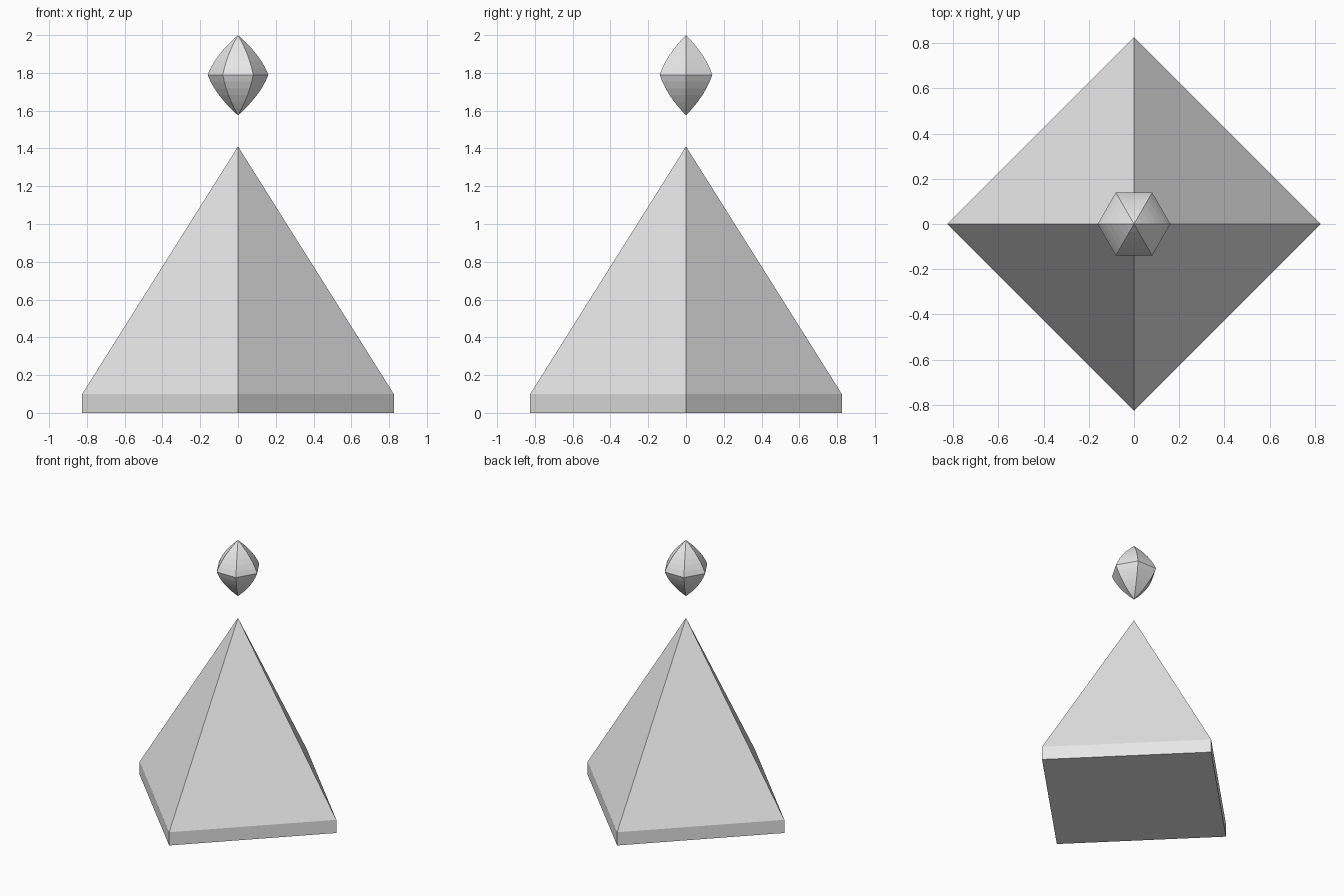
import bpy
import bmesh
from math import cos, sin, tau

cube = bpy.data.objects.get("Cube")
if cube:
    bpy.data.objects.remove(cube, do_unlink=True)

grey = bpy.data.materials.new("plain_grey")
grey.use_nodes = True
colour = (0.8, 0.8, 0.8, 1)
grey.diffuse_color = colour
grey.node_tree.nodes["Principled BSDF"].inputs["Base Color"].default_value = colour


def turned_part(name, sides, profile, floor=False):
    """Flat-sided solid from (radius, height) points; zero radius makes a tip."""
    bm = bmesh.new()
    rings = []
    for r, z in profile:
        if r < 1e-6:
            rings.append([bm.verts.new((0, 0, z))] * sides)
        else:
            rings.append([bm.verts.new((r * cos(tau * i / sides), r * sin(tau * i / sides), z))
                          for i in range(sides)])
    for low, high in zip(rings, rings[1:]):
        for i in range(sides):
            j = (i + 1) % sides
            corners = dict.fromkeys((low[i], low[j], high[j], high[i]))
            bm.faces.new(list(corners))
    if floor:
        bm.faces.new(rings[0][::-1])
    mesh = bpy.data.meshes.new(name)
    bm.to_mesh(mesh)
    bm.free()
    mesh.materials.append(grey)
    obj = bpy.data.objects.new(name, mesh)
    bpy.context.collection.objects.link(obj)
    return obj


# Square base and pyramid, corners on the axes
half, ledge, apex = 0.825, 0.1, 1.41
turned_part("base_slab", 4, [(half, 0), (half, ledge)], floor=True)
turned_part("pyramid", 4, [(half, ledge), (0, apex)])

# Floating six-sided crystal with bulging curved facets
bottom, waist, top, radius, steps = 1.575, 1.79, 2.0, 0.161, 6


def bulge(t):
    return radius * (1 - t) * (1 + 0.5 * t)


lower = [(bulge(1 - k / steps), bottom + (waist - bottom) * k / steps) for k in range(steps)]
upper = [(bulge(k / steps), waist + (top - waist) * k / steps) for k in range(steps + 1)]
turned_part("floating_crystal", 6, lower + upper)
